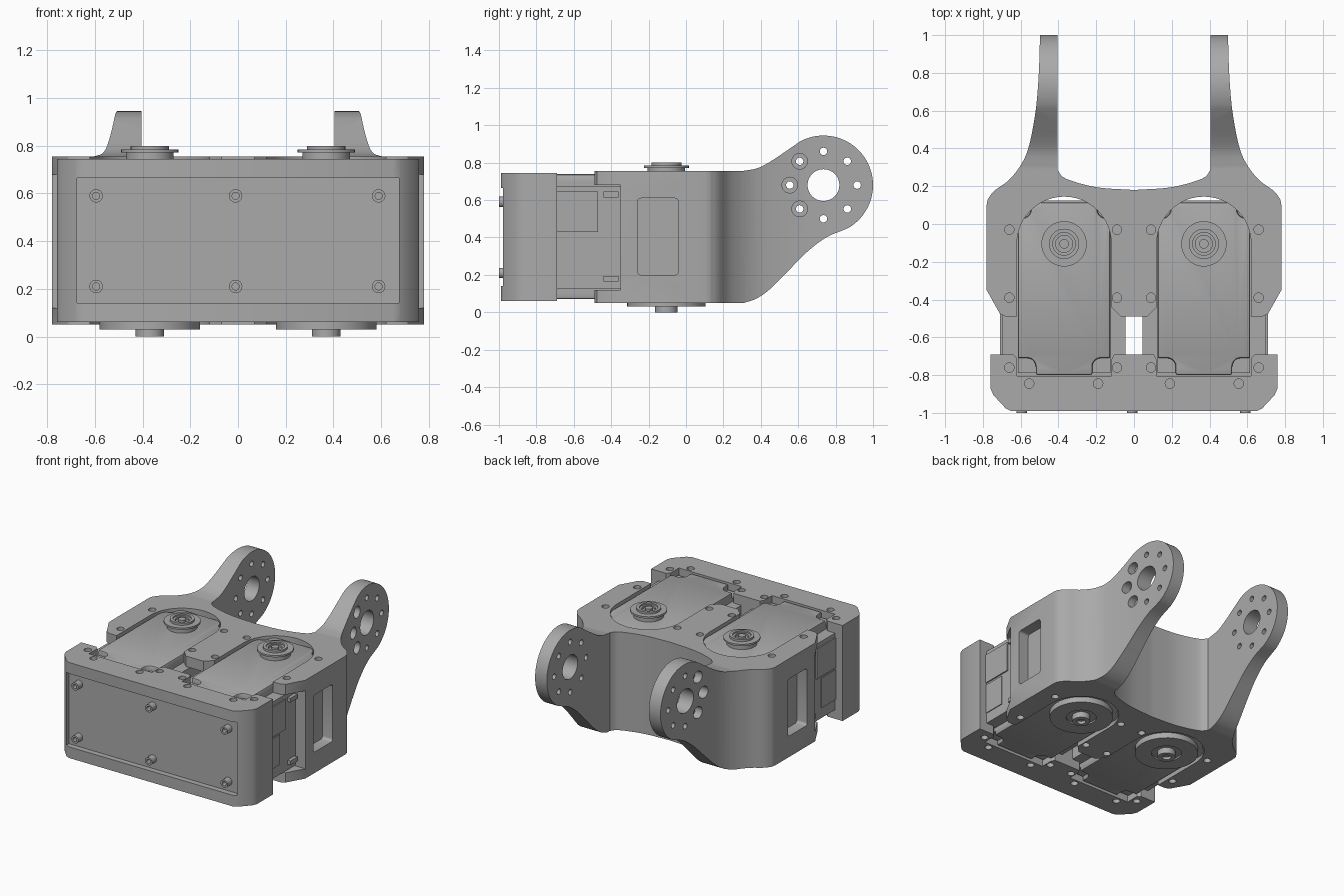
import bpy, bmesh
from math import sin, cos, pi, radians
from mathutils import Vector

if "Cube" in bpy.data.objects:
    bpy.data.objects.remove(bpy.data.objects["Cube"])

grey = bpy.data.materials.new("machined_grey")
grey.use_nodes = True
grey.diffuse_color = (0.4, 0.4, 0.4, 1)
grey.node_tree.nodes["Principled BSDF"].inputs["Base Color"].default_value = (0.4, 0.4, 0.4, 1)


def place(u, v, w, axis):
    """Profile point (u, v) at depth w along the axis."""
    return {"x": (w, u, v), "y": (u, w, v), "z": (u, v, w)}[axis]


def prism(bm, pts, axis, a, b):
    low = [bm.verts.new(place(u, v, a, axis)) for u, v in pts]
    top = [bm.verts.new(place(u, v, b, axis)) for u, v in pts]
    bm.faces.new(low)
    bm.faces.new(top)
    for i in range(len(pts)):
        j = (i + 1) % len(pts)
        bm.faces.new((low[i], low[j], top[j], top[i]))


def arc(cu, cv, r, start, end, n=24):
    angles = [radians(start + (end - start) * i / n) for i in range(n + 1)]
    return [(cu + r * cos(t), cv + r * sin(t)) for t in angles]


def rod(bm, u, v, r, axis, a, b, n=24):
    prism(bm, arc(u, v, r, 0, 360, n)[:-1], axis, a, b)


def box(bm, x0, x1, y0, y1, z0, z1):
    prism(bm, [(x0, y0), (x1, y0), (x1, y1), (x0, y1)], "z", z0, z1)


def lathe(bm, cx, cy, profile, n=40):
    rings = [[bm.verts.new((cx + r * cos(2 * pi * i / n), cy + r * sin(2 * pi * i / n), z))
              for i in range(n)] for r, z in profile]
    for p, q in zip(rings, rings[1:]):
        for i in range(n):
            j = (i + 1) % n
            bm.faces.new((p[i], p[j], q[j], q[i]))
    bm.faces.new(rings[0])
    bm.faces.new(rings[-1])


def make(name, bm):
    bmesh.ops.recalc_face_normals(bm, faces=bm.faces)
    mesh = bpy.data.meshes.new(name)
    bm.to_mesh(mesh)
    bm.free()
    mesh.materials.append(grey)
    obj = bpy.data.objects.new(name, mesh)
    bpy.context.scene.collection.objects.link(obj)
    return obj


def activate(obj):
    bpy.ops.object.select_all(action="DESELECT")
    obj.select_set(True)
    bpy.context.view_layer.objects.active = obj


def boolean(obj, bm, operation="DIFFERENCE"):
    cutter = make("cutter", bm)
    cutter.hide_render = True
    activate(obj)
    mod = obj.modifiers.new("cut", "BOOLEAN")
    mod.operation, mod.solver, mod.object = operation, "EXACT", cutter
    mod.use_self = True
    bpy.ops.object.modifier_apply(modifier=mod.name)
    bpy.data.objects.remove(cutter)


def finish(obj, bevel=0):
    activate(obj)
    if bevel:
        mod = obj.modifiers.new("soft_edge", "BEVEL")
        mod.width, mod.segments, mod.limit_method = bevel, 2, "ANGLE"
        bpy.ops.object.modifier_apply(modifier=mod.name)
    bpy.ops.object.shade_smooth_by_angle(angle=radians(30))


def spline(pts, n=6):
    """Smooth open curve through a few points."""
    p = [Vector(q) for q in pts]
    p = [2 * p[0] - p[1]] + p + [2 * p[-1] - p[-2]]
    out = []
    for a, b, c, d in zip(p, p[1:], p[2:], p[3:]):
        for i in range(n):
            t = i / n
            out.append(tuple(0.5 * (2 * b + (c - a) * t + (2 * a - 5 * b + 4 * c - d) * t * t
                                    + (3 * b - a - 3 * c + d) * t ** 3)))
    return out + [tuple(pts[-1])]


CX, CY = 0.37, -0.105   # servo shaft position
SIDES = (-1, 1)

# Arm bracket: plan outline intersected with the side outline
half = [(0, -0.49), (0.07, -0.49), (0.12, -0.44), (0.12, -0.3), (0.62, -0.3), (0.62, -0.49),
        (0.68, -0.49), (0.71, -0.475), (0.78, -0.35), (0.78, 0.1)]
half += spline([(0.775, 0.13), (0.74, 0.175), (0.65, 0.245), (0.57, 0.37),
                (0.525, 0.57), (0.505, 0.78), (0.497, 1.02)])
half += [(0.405, 1.02)]
half += spline([(0.405, 0.285), (0.36, 0.24), (0.2, 0.195), (0, 0.18)])
outline = half + [(-x, y) for x, y in reversed(half[1:-1])]
bm = bmesh.new()
prism(bm, outline, "z", -0.1, 1.1)
bracket = make("arm_bracket", bm)
side = [(-0.6, 0.05), (0.3, 0.05)]
side += spline([(0.31, 0.05), (0.38, 0.075), (0.45, 0.125), (0.55, 0.225),
                (0.65, 0.325), (0.75, 0.4), (0.85, 0.443)])
side += arc(0.735, 0.68, 0.265, -60, 118, 40)
side += spline([(0.54, 0.865), (0.45, 0.805), (0.38, 0.77), (0.3, 0.755)])
side += [(-0.6, 0.755)]
bm = bmesh.new()
prism(bm, side, "x", -1, 1)
boolean(bracket, bm, "INTERSECT")

# Servo slots
bm = bmesh.new()
for s in SIDES:
    prism(bm, arc(s * CX, CY, 0.25, 0, 180) + [(s * CX - 0.25, -0.6), (s * CX + 0.25, -0.6)],
          "z", -0.2, 1.2)
boolean(bracket, bm)

# Open flanges at the front, side windows, screw and arm holes
bm = bmesh.new()
box(bm, -1, 1, -0.6, -0.35, 0.12, 0.68)
window = []
for u, v, start in ((-0.06, 0.59, 0), (-0.24, 0.59, 90), (-0.24, 0.22, 180), (-0.06, 0.22, 270)):
    window += arc(u, v, 0.02, start, start + 90, 4)
for s in SIDES:
    prism(bm, window, "x", s * 0.69, s * 1.0)
    for x in (0.66, 0.09):
        for y in (-0.03, -0.39):
            rod(bm, s * x, y, 0.025, "z", 0.7, 0.9)
            rod(bm, s * x, y, 0.025, "z", -0.1, 0.1)
boolean(bracket, bm)
bm = bmesh.new()
rod(bm, 0.735, 0.68, 0.085, "x", -1, 1, 40)
for k in range(8):
    u, v = 0.735 + 0.18 * cos(k * pi / 4), 0.68 + 0.18 * sin(k * pi / 4)
    rod(bm, u, v, 0.02, "x", -1, 1, 16)
boolean(bracket, bm)
bm = bmesh.new()
for k in (3, 4, 5):
    u, v = 0.735 + 0.18 * cos(k * pi / 4), 0.68 + 0.18 * sin(k * pi / 4)
    for s in SIDES:
        rod(bm, u, v, 0.042, "x", s * 0.47, s * 1)
boolean(bracket, bm)
finish(bracket)

# Front cover with servo notches
half = [(0, -0.99), (0.65, -0.99), (0.68, -0.975), (0.745, -0.905), (0.76, -0.87), (0.76, -0.69),
        (0.64, -0.69), (0.62, -0.71), (0.62, -0.805), (0.12, -0.805), (0.12, -0.72),
        (0.105, -0.69), (0, -0.69)]
bm = bmesh.new()
prism(bm, half + [(-x, y) for x, y in reversed(half[1:-1])], "z", 0.06, 0.745)
cover = make("front_cover", bm)
bm = bmesh.new()
box(bm, -0.675, 0.675, -1.1, -0.95, 0.14, 0.665)
for x, y in ((0.66, -0.76), (0.09, -0.76), (0.555, -0.845), (0.19, -0.845)):
    for s in SIDES:
        rod(bm, s * x, y, 0.025, "z", 0.69, 0.9)
        rod(bm, s * x, y, 0.025, "z", -0.1, 0.11)
boolean(cover, bm)
finish(cover)

# Hollow standoffs in the front pocket
bm = bmesh.new()
for x in (-0.595, -0.01, 0.59):
    for z in (0.21, 0.59):
        rod(bm, x, z, 0.028, "y", -1.0, -0.94)
standoffs = make("standoffs", bm)
bm = bmesh.new()
for x in (-0.595, -0.01, 0.59):
    for z in (0.21, 0.59):
        rod(bm, x, z, 0.015, "y", -1.1, -0.96, 16)
boolean(standoffs, bm)
finish(standoffs)

# Servos: body, notched end caps, side panels, horns
cap = [(0, -0.8), (0.15, -0.8)] + arc(0.195, -0.755, 0.045, 180, 90, 5) + [(0.245, -0.71), (0.245, 0.03)]
cap += arc(0.225, 0.08, 0.05, 270, 180, 5) + [(0.165, 0.115), (0, 0.115)]
cap += [(-x, y) for x, y in reversed(cap[1:-1])]
for s, label in ((1, "left"), (-1, "right")):
    bm = bmesh.new()
    box(bm, s * 0.045, s * 0.70, -0.82, 0.1, 0.125, 0.675)
    box(bm, s * 0.125, s * 0.615, -0.79, 0.125, 0.1, 0.7)
    finish(make(label + "_servo_body", bm))
    bm = bmesh.new()
    for z0, z1 in ((0.07, 0.14), (0.66, 0.738)):
        prism(bm, [(s * CX + x, y) for x, y in cap], "z", z0, z1)
    finish(make(label + "_servo_caps", bm), 0.012)
    bm = bmesh.new()
    box(bm, s * 0.69, s * 0.709, -0.7, -0.47, 0.43, 0.645)
    box(bm, s * 0.69, s * 0.706, -0.7, -0.53, 0.2, 0.415)
    for z in (0.165, 0.615):
        box(bm, s * 0.69, s * 0.725, -0.44, -0.36, z, z + 0.03)
    finish(make(label + "_servo_side_panels", bm))
    bm = bmesh.new()
    lathe(bm, s * CX, CY, [(0.025, 0.795), (0.025, 0.775), (0.045, 0.775), (0.045, 0.79),
                           (0.06, 0.79), (0.06, 0.8), (0.08, 0.8), (0.08, 0.785), (0.12, 0.785),
                           (0.12, 0.772), (0.1, 0.772), (0.1, 0.72)])
    finish(make(label + "_output_horn", bm))
    bm = bmesh.new()
    lathe(bm, s * CX, CY, [(0.03, 0.02), (0.03, 0), (0.06, 0), (0.06, 0.042), (0.1, 0.042),
                           (0.1, 0.03), (0.21, 0.03), (0.21, 0.08)])
    finish(make(label + "_idler_disc", bm))
